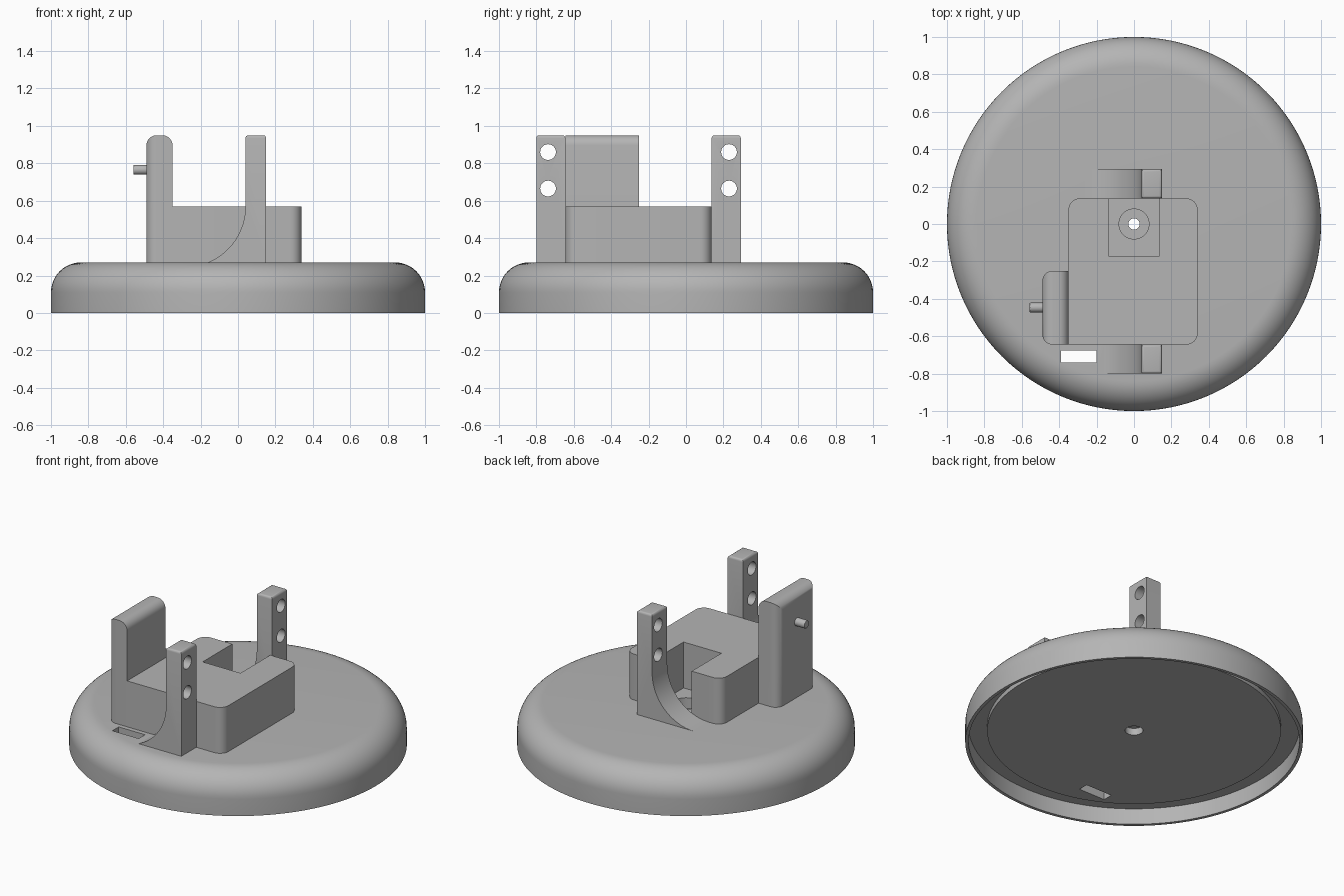
import bpy, bmesh, math
from mathutils import Matrix, Vector

if "Cube" in bpy.data.objects:
    bpy.data.objects.remove(bpy.data.objects["Cube"], do_unlink=True)

grey = bpy.data.materials.new("plain grey")
grey.use_nodes = True
COLOUR = (0.46, 0.46, 0.46, 1)
grey.diffuse_color = COLOUR
grey.node_tree.nodes["Principled BSDF"].inputs["Base Color"].default_value = COLOUR

TOP = 0.27       # top of the base
SINK = 0.26      # parts start slightly inside the base


def finish(bm, name):
    bmesh.ops.recalc_face_normals(bm, faces=bm.faces)
    mesh = bpy.data.meshes.new(name)
    bm.to_mesh(mesh)
    bm.free()
    mesh.materials.append(grey)
    obj = bpy.data.objects.new(name, mesh)
    bpy.context.collection.objects.link(obj)
    return obj


def activate(obj):
    bpy.ops.object.select_all(action='DESELECT')
    obj.select_set(True)
    bpy.context.view_layer.objects.active = obj


def smooth(obj):
    activate(obj)
    bpy.ops.object.shade_smooth_by_angle(angle=math.radians(30))


def prism(points, offset):
    """Extrude a closed outline of 3D points by an offset."""
    bm = bmesh.new()
    face = bm.faces.new([bm.verts.new(p) for p in points])
    new = bmesh.ops.extrude_face_region(bm, geom=[face])["geom"]
    bmesh.ops.translate(bm, vec=offset, verts=[v for v in new if isinstance(v, bmesh.types.BMVert)])
    bmesh.ops.recalc_face_normals(bm, faces=bm.faces)
    return bm


def box(x0, x1, y0, y1, z0, z1):
    return prism([(x0, y0, z0), (x1, y0, z0), (x1, y1, z0), (x0, y1, z0)], (0, 0, z1 - z0))


def round_edges(bm, radius, rule, segments=8):
    edges = [e for e in bm.edges
             if rule((e.verts[0].co + e.verts[1].co) / 2, (e.verts[1].co - e.verts[0].co).normalized())]
    bmesh.ops.bevel(bm, geom=edges, offset=radius, segments=segments, profile=0.5, affect='EDGES')


def cylinder_x(radius, x0, x1, y, z):
    bm = bmesh.new()
    place = Matrix.Translation(((x0 + x1) / 2, y, z)) @ Matrix.Rotation(math.pi / 2, 4, 'Y')
    bmesh.ops.create_cone(bm, cap_ends=True, segments=48, radius1=radius, radius2=radius,
                          depth=x1 - x0, matrix=place)
    return bm


def cut(obj, bm):
    cutter = finish(bm, "cutter")
    cutter.hide_render = True
    mod = obj.modifiers.new("cut", 'BOOLEAN')
    mod.operation, mod.solver, mod.object = 'DIFFERENCE', 'EXACT', cutter
    activate(obj)
    bpy.ops.object.modifier_apply(modifier=mod.name)
    bpy.data.objects.remove(cutter, do_unlink=True)


# Round base: lathed section with stepped underside and a central bore
FILLET = 0.16
section = [(0.03, 0.12), (0.053, 0.12), (0.053, 0.075), (0.87, 0.075), (0.87, 0.105), (0.98, 0.105), (0.98, 0)]
section += [(1, 0)]
for i in range(13):
    a = math.pi / 2 * i / 12
    section.append((1 - FILLET + FILLET * math.cos(a), TOP - FILLET + FILLET * math.sin(a)))
section += [(0.08, TOP), (0.08, 0.2), (0.03, 0.2)]
bm = bmesh.new()
SIDES = 128
rings = []
for s in range(SIDES):
    a = 2 * math.pi * s / SIDES
    rings.append([bm.verts.new((r * math.cos(a), r * math.sin(a), z)) for r, z in section])
for s in range(SIDES):
    here, there = rings[s], rings[(s + 1) % SIDES]
    for i in range(len(section)):
        j = (i + 1) % len(section)
        bm.faces.new((here[i], there[i], there[j], here[j]))
base = finish(bm, "round_base")
cut(base, box(-0.39, -0.2, -0.74, -0.675, -0.1, 0.4))     # cable slot
smooth(base)

# Block with a pocket open to the back
X0, X1, Y0, Y1 = -0.35, 0.34, -0.645, 0.137
outline = [(X0, Y0), (X1, Y0), (X1, Y1), (0.137, Y1), (0.137, -0.17), (-0.137, -0.17), (-0.137, Y1), (X0, Y1)]
bm = prism([(x, y, SINK) for x, y in outline], (0, 0, 0.57 - SINK))
round_edges(bm, 0.06, lambda m, d: abs(d.z) > 0.9 and (m.x > 0.3 or (m.x < -0.3 and m.y > 0)))
smooth(finish(bm, "block"))

# Tall side plate with rounded top and outer corners
bm = box(-0.49, X0, Y0, -0.25, SINK, 0.95)
round_edges(bm, 0.055, lambda m, d: (abs(d.z) > 0.9 and m.x < -0.45) or (abs(d.y) > 0.9 and m.z > 0.9))
smooth(finish(bm, "side_plate"))

# Small pin on the plate
bm = cylinder_x(0.026, -0.56, -0.48, -0.447, 0.765)
round_edges(bm, 0.006, lambda m, d: m.x < -0.55, 3)
smooth(finish(bm, "pin"))


# Drilled posts with a curved brace on the right-hand side
def post(name, y0, y1, radius):
    left, right, spring = 0.04, 0.15, 0.57
    sweep = math.asin(min(1, (spring - TOP) / radius))
    points = [(right, SINK), (right, 0.95), (left, 0.95)]
    for i in range(17):
        a = sweep * i / 16
        points.append((left - radius + radius * math.cos(a), spring - radius * math.sin(a)))
    points.append((points[-1][0], SINK))
    bm = prism([(x, y0, z) for x, z in points], (0, y1 - y0, 0))
    round_edges(bm, 0.015, lambda m, d: m.z > 0.94, 4)
    obj = finish(bm, name)
    middle = (y0 + y1) / 2 + (0.015 if y0 > 0 else -0.015)
    for z in (0.665, 0.86):
        cut(obj, cylinder_x(0.042, -0.1, 0.3, middle, z))
    smooth(obj)


post("front_post", -0.8, Y0, 0.325)
post("back_post", Y1, 0.293, 0.3)
